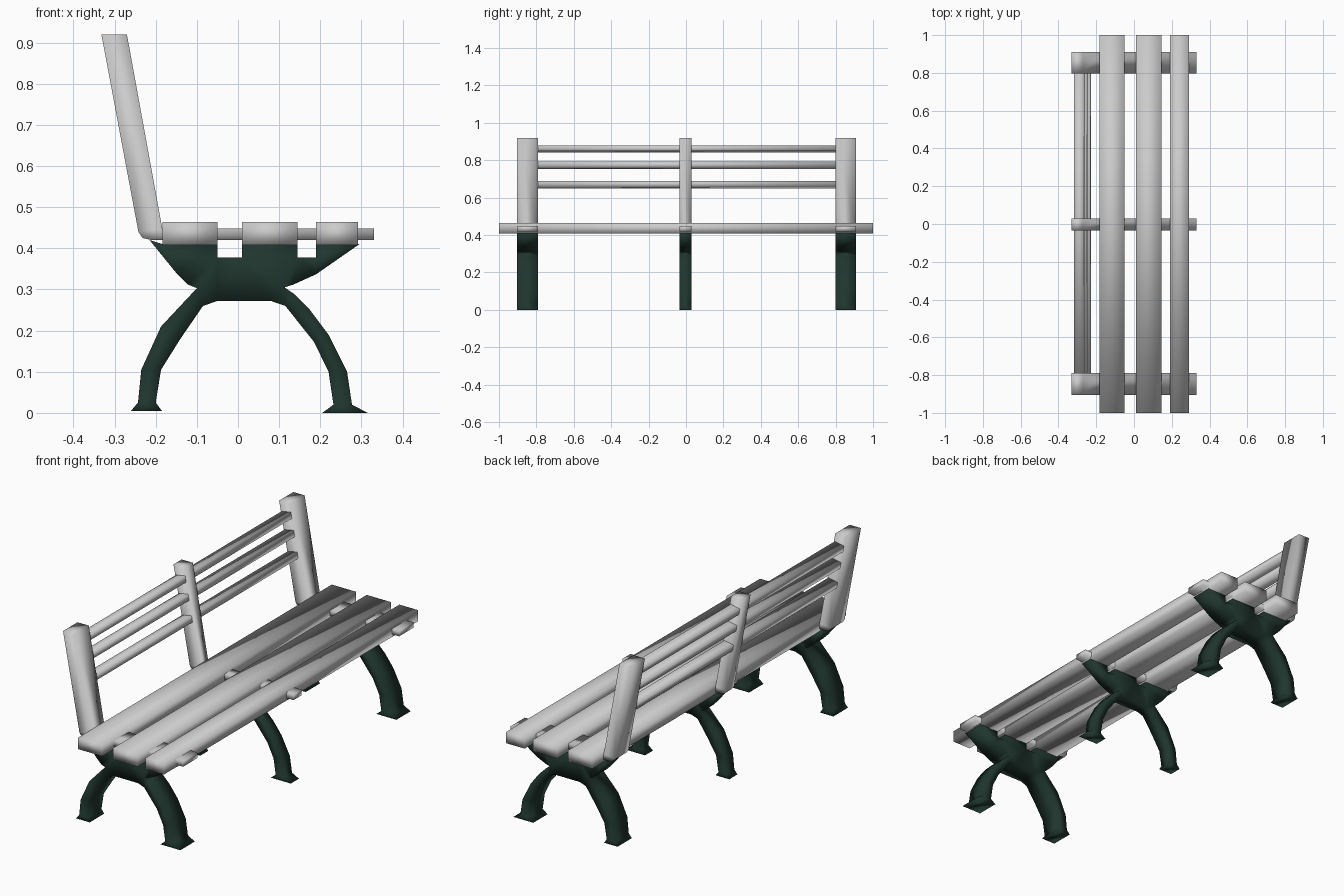
import bpy, bmesh, math

if "Cube" in bpy.data.objects:
    bpy.data.objects.remove(bpy.data.objects["Cube"])

green = bpy.data.materials.new("dark_green")
green.diffuse_color = (0.014, 0.036, 0.027, 1)
green.use_nodes = True
green.node_tree.nodes["Principled BSDF"].inputs["Base Color"].default_value = green.diffuse_color


def finish(name, bm, mat=None):
    bmesh.ops.recalc_face_normals(bm, faces=bm.faces)
    me = bpy.data.meshes.new(name)
    bm.to_mesh(me)
    bm.free()
    for p in me.polygons:
        p.use_smooth = True
    if mat:
        me.materials.append(mat)
    ob = bpy.data.objects.new(name, me)
    bpy.context.collection.objects.link(ob)
    return ob


def extrude_profile(name, pts, y0, y1, mat=None):
    """Closed x-z outline pushed from y0 to y1."""
    bm = bmesh.new()
    face = bm.faces.new([bm.verts.new((x, y0, z)) for x, z in pts])
    new = bmesh.ops.extrude_face_region(bm, geom=[face])["geom"]
    verts = [v for v in new if isinstance(v, bmesh.types.BMVert)]
    bmesh.ops.translate(bm, vec=(0, y1 - y0, 0), verts=verts)
    caps = [f for f in bm.faces if len(f.verts) > 4]
    bmesh.ops.triangulate(bm, faces=caps)
    return finish(name, bm, mat)


def box(name, x0, x1, y0, y1, z0, z1):
    return extrude_profile(name, [(x0, z0), (x1, z0), (x1, z1), (x0, z1)], y0, y1)


# Seat slats
for i, (x0, x1) in enumerate([(-0.183, -0.05), (0.01, 0.145), (0.19, 0.292)]):
    box(f"seat_slat_{i + 1}", x0, x1, -1, 1, 0.408, 0.464)

# Iron leg outline: notched cradle on an arch with flared feet
leg = [
    (-0.215, 0.42), (-0.183, 0.41), (-0.05, 0.41), (-0.05, 0.377),
    (0.01, 0.377), (0.01, 0.41), (0.145, 0.41), (0.145, 0.377),
    (0.19, 0.377), (0.19, 0.41), (0.295, 0.41), (0.19, 0.337),
    (0.135, 0.312), (0.113, 0.305), (0.135, 0.29), (0.175, 0.25),
    (0.22, 0.19), (0.265, 0.10), (0.277, 0.02), (0.315, 0.0),
    (0.205, 0.0), (0.232, 0.02), (0.22, 0.10), (0.185, 0.172),
    (0.115, 0.26), (0.08, 0.272), (-0.05, 0.272), (-0.085, 0.26),
    (-0.14, 0.18), (-0.187, 0.105), (-0.2, 0.025), (-0.185, 0.005),
    (-0.26, 0.005), (-0.243, 0.025), (-0.235, 0.105), (-0.187, 0.21),
    (-0.1, 0.303), (-0.122, 0.312), (-0.15, 0.34),
]

# Back post bending into the bar under the seat
post = [
    (-0.332, 0.92), (-0.27, 0.92), (-0.184, 0.448), (0.33, 0.448),
    (0.33, 0.42), (-0.21, 0.42), (-0.232, 0.425), (-0.242, 0.44),
]

for side, y0, y1 in [("near", -0.904, -0.79), ("middle", -0.034, 0.03), ("far", 0.798, 0.91)]:
    extrude_profile(f"{side}_leg", leg, y0, y1, green)
    extrude_profile(f"{side}_back_post", post, y0, y1)

# Backrest slats, leaning with the posts
lean = math.atan2(0.09, 0.48)
for i, z in enumerate([0.67, 0.773, 0.86]):
    ob = box(f"back_slat_{i + 1}", -0.026, 0.026, -0.85, 0.85, -0.0155, 0.0155)
    ob.location = (-0.301 + (0.92 - z) * 0.183, 0, z)
    ob.rotation_euler.y = -lean
